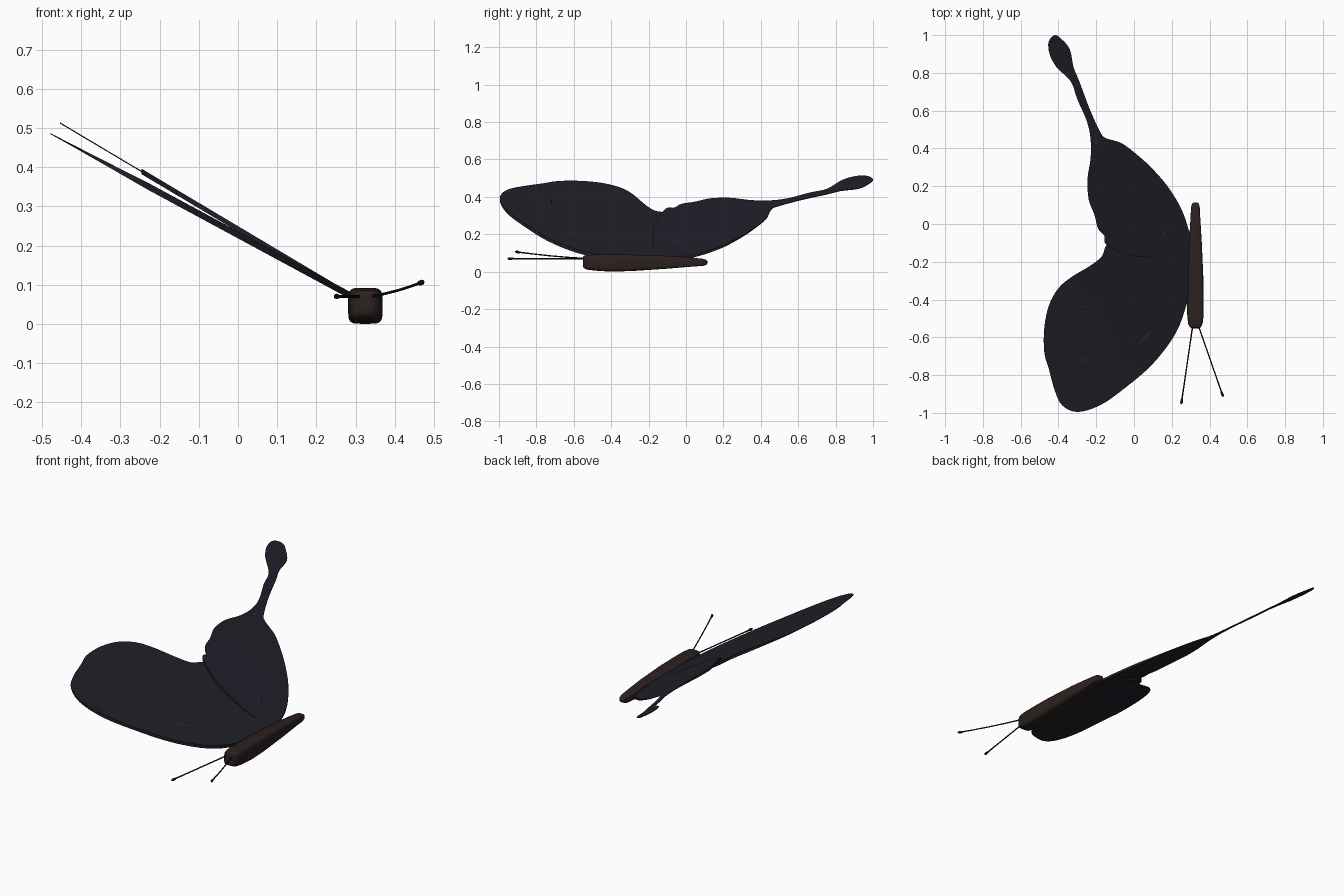
import bpy, bmesh, math
from mathutils import Vector

cube = bpy.data.objects.get("Cube")
if cube:
    bpy.data.objects.remove(cube, do_unlink=True)


def make_material(name, color):
    mat = bpy.data.materials.new(name)
    mat.use_nodes = True
    mat.diffuse_color = (*color, 1)
    shader = mat.node_tree.nodes["Principled BSDF"]
    shader.inputs["Base Color"].default_value = (*color, 1)
    shader.inputs["Roughness"].default_value = 0.8
    return mat


wing_mat = make_material("dark blue grey", (0.014, 0.014, 0.022))
body_mat = make_material("dark brown", (0.025, 0.015, 0.014))
feeler_mat = make_material("near black", (0.010, 0.008, 0.009))
fleck_mat = make_material("deep purple", (0.05, 0.02, 0.085))


def finish(name, bm, mat, smooth=True):
    bmesh.ops.recalc_face_normals(bm, faces=bm.faces)
    mesh = bpy.data.meshes.new(name)
    bm.to_mesh(mesh)
    bm.free()
    mesh.materials.append(mat)
    obj = bpy.data.objects.new(name, mesh)
    bpy.context.collection.objects.link(obj)
    if smooth:
        bpy.ops.object.select_all(action='DESELECT')
        obj.select_set(True)
        bpy.context.view_layer.objects.active = obj
        bpy.ops.object.shade_smooth_by_angle(angle=math.radians(40))
    return obj


def smooth_outline(points, steps=4):
    """Closed Catmull-Rom curve through the points."""
    pts = [Vector(p) for p in points]
    n, out = len(pts), []
    for i in range(n):
        a, b, c, d = (pts[(i + k) % n] for k in (-1, 0, 1, 2))
        for s in range(steps):
            t = s / steps
            out.append(0.5 * (2 * b + (c - a) * t + (2 * a - 5 * b + 4 * c - d) * t ** 2
                              + (3 * b - a - 3 * c + d) * t ** 3))
    return out


ROOT = Vector((0.28, 0, 0.076))


def on_wing(x, slope):
    return ROOT.z + slope * (ROOT.x - x)


def build_wing(name, outline, slope, rim, half):
    """Thin wing with a knife-edged rim; half(v) is half the thickness."""
    bm = bmesh.new()
    face = bm.faces.new([bm.verts.new((p.x, p.y, 0)) for p in smooth_outline(outline)])
    bmesh.ops.inset_region(bm, faces=[face], thickness=rim, use_even_offset=False,
                           use_boundary=True)
    for v in face.verts:
        v.co.z = half(v.co)
    bmesh.ops.triangulate(bm, faces=[face])
    copy = bmesh.ops.duplicate(bm, geom=bm.verts[:] + bm.edges[:] + bm.faces[:])
    for v in copy["geom"]:
        if isinstance(v, bmesh.types.BMVert):
            v.co.z = -v.co.z
    bmesh.ops.remove_doubles(bm, verts=bm.verts, dist=1e-5)
    for v in bm.verts:
        v.co.z += on_wing(v.co.x, slope)
    return finish(name, bm, wing_mat)


def fore_half(co):
    return 0.009 * min(1, max(0.15, (co.x + 0.48) / 0.25))


def hind_half(co):
    return 0.007 * min(1, max(0.25, (0.5 - co.y) / 0.3))


FORE_SLOPE, HIND_SLOPE = 0.54, 0.595

# Wings
build_wing("front_wing", [
    (.31, -.05), (.31, -.28), (.28, -.42), (.22, -.58), (.1, -.74), (-.05, -.87),
    (-.18, -.96), (-.3, -.995), (-.38, -.96), (-.42, -.88), (-.45, -.77),
    (-.475, -.68), (-.475, -.55), (-.45, -.43), (-.4, -.34), (-.33, -.28),
    (-.23, -.22), (-.17, -.17), (-.145, -.11), (-.08, -.06), (.1, -.02)],
    FORE_SLOPE, 0.03, fore_half)

build_wing("hind_wing_with_tail", [
    (.3, -.12), (.28, 0), (.24, .1), (.17, .21), (.08, .31), (0, .38), (-.07, .43),
    (-.15, .455), (-.18, .49), (-.235, .61), (-.29, .757), (-.32, .83), (-.34, .925),
    (-.385, .98), (-.42, 1), (-.452, .965), (-.447, .9), (-.41, .83), (-.335, .755),
    (-.3, .66), (-.25, .545), (-.23, .45), (-.23, .345), (-.246, .24), (-.24, .13),
    (-.21, .05), (-.19, -.025), (-.156, -.063), (-.145, -.11), (0, -.17), (.2, -.17)],
    HIND_SLOPE, 0.009, hind_half)

# Faint flecks on both faces of the wings: x, y, length, turn, slope
bm = bmesh.new()
for x, y, length, turn, slope, half in [
        (-.28, -.44, .05, 0, FORE_SLOPE, fore_half),
        (-.26, -.72, .05, 0, FORE_SLOPE, fore_half),
        (.06, -.6, .09, .8, FORE_SLOPE, fore_half),
        (.16, -.05, .05, -.9, HIND_SLOPE, hind_half),
        (-.2, .44, .03, 1.6, HIND_SLOPE, hind_half)]:
    along = Vector((math.cos(turn), math.sin(turn))) * length / 2
    across = along.orthogonal().normalized() * 0.003
    for side in (-1, 1):
        corners = []
        for u, w in ((-1, -1), (1, -1), (1, 1), (-1, 1)):
            p = Vector((x, y)) + along * u + across * w
            z = on_wing(p.x, slope) + side * (half(p) + 0.002)
            corners.append(bm.verts.new((p.x, p.y, z)))
        bm.faces.new(corners)
finish("wing_flecks", bm, fleck_mat, smooth=False)


def loft(bm, rings):
    """Skin a list of equal rings and cap both ends."""
    rings = [[bm.verts.new(p) for p in ring] for ring in rings]
    n = len(rings[0])
    for a, b in zip(rings, rings[1:]):
        for i in range(n):
            bm.faces.new((a[i], a[(i + 1) % n], b[(i + 1) % n], b[i]))
    bm.faces.new(rings[0])
    bm.faces.new(rings[-1])


def squircle(angle):
    c, s = math.cos(angle), math.sin(angle)
    return (math.copysign(abs(c) ** 0.4, c), math.copysign(abs(s) ** 0.4, s))


# Body: y, half width, bottom, top
rings = []
for y, w, low, high in [(-.552, .018, .03, .075), (-.547, .029, .02, .085),
                        (-.53, .038, .011, .09), (-.49, .043, .006, .092),
                        (-.4, .044, 0, .092), (-.28, .042, .004, .091),
                        (-.1, .034, .016, .085), (.03, .026, .027, .076),
                        (.09, .023, .031, .069), (.108, .018, .036, .064),
                        (.114, .009, .043, .057)]:
    mid, h = (low + high) / 2, (high - low) / 2
    rings.append([(.325 + w * c, y, mid + h * s)
                  for c, s in (squircle(math.tau * i / 24) for i in range(24))])
bm = bmesh.new()
loft(bm, rings)
finish("body", bm, body_mat)


# Feelers: thin stalks ending in slim clubs
def build_feeler(name, start, end, sag):
    start, end = Vector(start), Vector(end)
    rings = []
    for t, r in [(0, .004), (.25, .0035), (.5, .0035), (.75, .0035), (.92, .004),
                 (.95, .007), (.98, .007), (1, .002)]:
        p = start.lerp(end, t) - Vector((0, 0, sag * math.sin(math.pi * t)))
        rings.append([(p.x + r * math.cos(math.tau * i / 8), p.y,
                       p.z + r * math.sin(math.tau * i / 8)) for i in range(8)])
    bm = bmesh.new()
    loft(bm, rings)
    finish(name, bm, feeler_mat)


build_feeler("right_feeler", (.312, -.53, .07), (.25, -.955, .07), 0)
build_feeler("left_feeler", (.338, -.53, .07), (.472, -.915, .107), .004)
